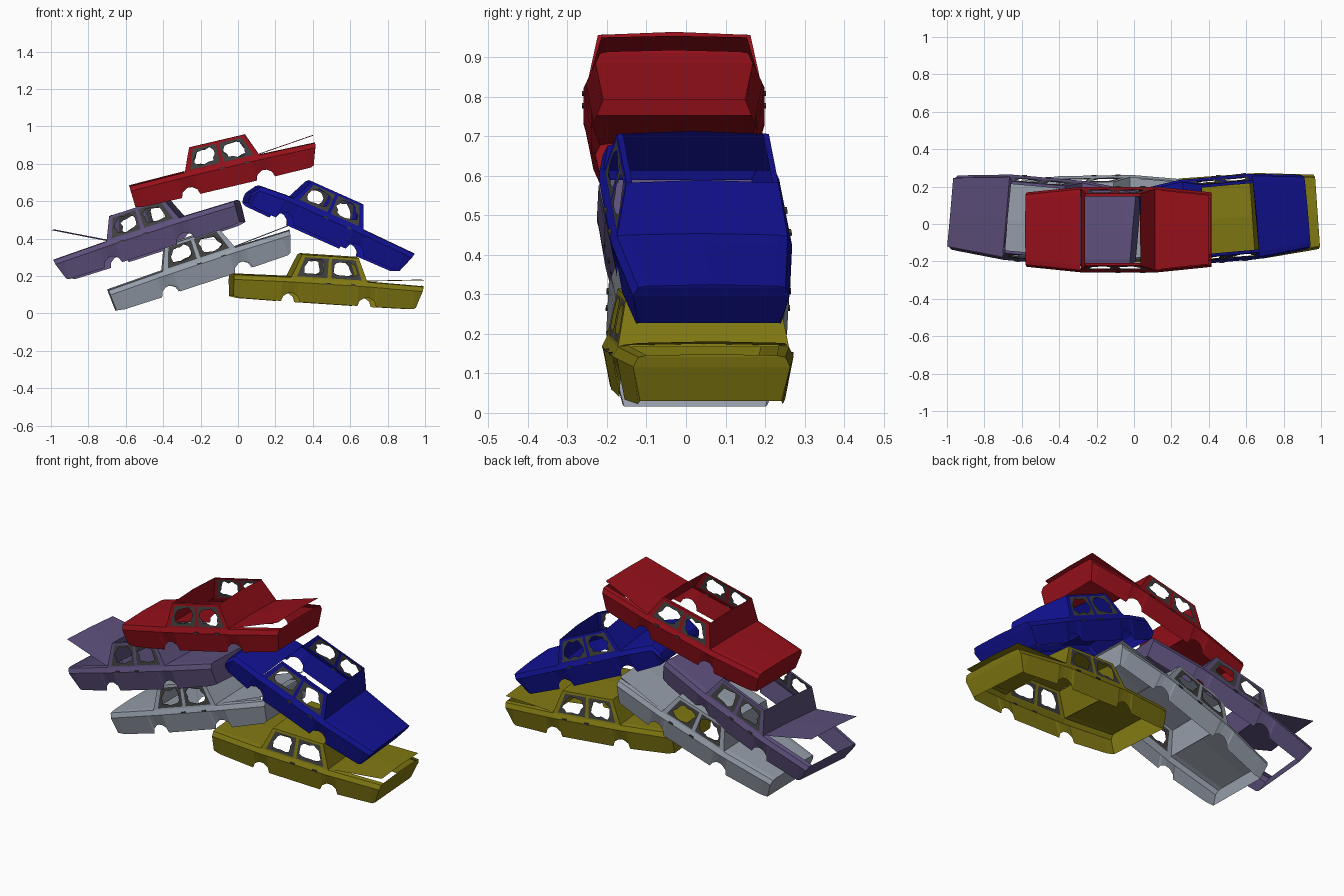
import bpy, bmesh, random
from math import radians, sin, cos, pi
from mathutils import Matrix, Vector

if "Cube" in bpy.data.objects:
    bpy.data.objects.remove(bpy.data.objects["Cube"])

random.seed(4)
END, BASE, ROOF, ROOF_Z = 0.51, 0.205, 0.152, 0.125
ARCHES = (-0.2, 0.21)


def material(name, rgb):
    m = bpy.data.materials.new(name)
    m.diffuse_color = (*rgb, 1)
    m.use_nodes = True
    m.node_tree.nodes["Principled BSDF"].inputs["Base Color"].default_value = m.diffuse_color
    return m


def make_object(name, bm, mat, xf):
    mesh = bpy.data.meshes.new(name)
    bmesh.ops.remove_doubles(bm, verts=bm.verts, dist=1e-5)
    bmesh.ops.recalc_face_normals(bm, faces=bm.faces)
    bm.transform(xf)
    bm.to_mesh(mesh)
    bm.free()
    mesh.materials.append(mat)
    ob = bpy.data.objects.new(name, mesh)
    bpy.context.collection.objects.link(ob)
    return ob


def face(bm, pts):
    bm.faces.new([bm.verts.new(p) for p in pts])


def half_width(x):
    t = max(0, abs(x) - BASE) / (END - BASE)
    return 0.217 - 0.03 * t


def stations():
    xs = [(-END, -0.12), (-0.46, -0.128), (BASE, None), (-BASE, None),
          (END, -0.12), (0.46, -0.128), (0, -0.13)]
    for c in ARCHES:
        xs += [(c - 0.051, -0.13), (c + 0.051, -0.13)]
        xs += [(c - 0.05 * cos(a), -0.13 + 0.047 * sin(a))
               for a in (0.01, pi / 5, 2 * pi / 5, 3 * pi / 5, 4 * pi / 5, pi - 0.01)]
    out = []
    for x, z in xs:
        if z is None:
            z = -0.083
        out.append((x, z))
    return sorted(out)


def section(x, zb, crushed):
    # one half of the body: bottom, crease, shoulder, lid edge, centre
    w = half_width(x)
    ztop = -0.006 * max(0, (abs(x) - BASE) / (END - BASE))
    under = 0.0
    if x == END:
        under = -0.035
    if x == -END:
        under = 0.006
    xx = x
    if crushed and x < -0.25:
        xx = -0.25 + (x + 0.25) * 0.66
        if x == -END:
            ztop = -0.065
        elif x == -0.46:
            ztop = -0.012
    zc = ztop - 0.025
    return [(xx + under, w - 0.008, zb), (xx + under * 0.15, w + 0.012, zc),
            (xx, w, ztop), (xx, w * 0.88, ztop + 0.004), (xx, 0, ztop + 0.008)]


def flip(p):
    return (p[0], -p[1], p[2])


def build_body(name, mat, xf, lid_open, crushed, has_roof):
    bm = bmesh.new()
    lid = bmesh.new()
    secs = [(x, section(x, z, crushed)) for x, z in stations()]
    for (xa, a), (xb, b) in zip(secs, secs[1:]):
        mid = (xa + xb) / 2
        for m in (lambda p: p, flip):
            for i in range(4):
                if i >= 2 and abs(mid) < BASE:
                    continue
                target = lid if (i == 3 and mid > BASE) else bm
                face(target, [m(a[i]), m(b[i]), m(b[i + 1]), m(a[i + 1])])
    # nose and tail panels
    for _, s in (secs[0], secs[-1]):
        for i in (0, 1):
            face(bm, [s[i], s[i + 1], flip(s[i + 1]), flip(s[i])])
        face(bm, [s[2], s[3], s[4], flip(s[3]), flip(s[2])])
    # front and rear sloping screens, filled with body colour
    for s in (-1, 1):
        face(bm, [(s * BASE, -0.217, 0), (s * BASE, 0.217, 0), (s * ROOF, 0.193, ROOF_Z),
                  (s * ROOF, 0, ROOF_Z + 0.008), (s * ROOF, -0.193, ROOF_Z)])
    # roof: rim strips, plus centre panels if the roof is still there
    r, iw = ROOF, 0.178
    for s in (-1, 1):
        face(bm, [(-r, s * 0.193, ROOF_Z), (r, s * 0.193, ROOF_Z),
                  (r, s * iw, ROOF_Z + 0.001), (-r, s * iw, ROOF_Z + 0.001)])
        if has_roof:
            face(bm, [(-r, s * iw, ROOF_Z + 0.001), (r, s * iw, ROOF_Z + 0.001),
                      (r, 0, ROOF_Z + 0.008), (-r, 0, ROOF_Z + 0.008)])
    build_cabin_sides(name, bm, xf)
    make_object(name + "_body", bm, mat, xf)
    # tail lid, hinged at the base of the rear screen
    hinge = Vector((BASE, 0, 0.002))
    rot = Matrix.Translation(hinge) @ Matrix.Rotation(-radians(lid_open), 4, 'Y') @ Matrix.Translation(-hinge)
    if lid_open:
        rot = rot @ Matrix.Diagonal((1, 1.12, 1, 1))
    make_object(name + "_tail_lid", lid, mat, xf @ rot)


def cabin_point(u, v, s):
    half = BASE + (ROOF - BASE) * v
    return Vector(((2 * u - 1) * half, s * (0.217 - 0.024 * v), ROOF_Z * v))


def build_cabin_sides(name, bm, xf):
    glass = bmesh.new()
    for s in (-1, 1):
        for u0, u1, wa, wb in ((0, 0.5, 0.07, 0.475), (0.5, 1, 0.525, 0.93)):
            outer = [(u0, 0), (u1, 0), (u1, 1), (u0, 1)]
            inner = [(wa, 0.06), (wb, 0.06), (wb, 0.9), (wa, 0.9)]
            for i in range(4):
                j = (i + 1) % 4
                face(bm, [cabin_point(*q, s) for q in (outer[i], outer[j], inner[j], inner[i])])
            # broken glass left around the window edge
            rim = []
            for i in range(4):
                a, b = Vector(inner[i]), Vector(inner[(i + 1) % 4])
                rim += [a.lerp(b, k / 4) for k in range(4)]
            c = Vector(((wa + wb) / 2, 0.48))
            hole = [c + (p - c) * (random.uniform(0.6, 0.88) if k % 4 else 0.6)
                    for k, p in enumerate(rim)]
            for i in range(16):
                j = (i + 1) % 16
                face(glass, [cabin_point(*q, s) for q in (rim[i], rim[j], hole[j], hole[i])])
    make_object(name + "_broken_windows", glass, DARK, xf)
    # door handles
    bm2 = bmesh.new()
    for s in (-1, 1):
        for x in (-0.005, 0.13):
            bmesh.ops.create_cube(bm2, size=1, matrix=Matrix.Translation((x, s * 0.229, -0.022))
                                  @ Matrix.Diagonal((0.026, 0.008, 0.008, 1)))
    make_object(name + "_door_handles", bm2, DARK, xf)


DARK = material("dark_glass", (0.05, 0.05, 0.05))

# name, colour, centre, tilt, yaw, reversed, lid angle, crushed nose, roof kept
CARS = [
    ("yellow_wreck", (0.22, 0.19, 0.006), (0.473, 0.03, 0.18), -3.7, 4, False, 6, False, True),
    ("grey_wreck", (0.30, 0.34, 0.40), (-0.212, 0.03, 0.288), 18.3, 1, False, 4, False, True),
    ("purple_wreck", (0.11, 0.08, 0.20), (-0.49, 0.02, 0.447), 18, -5, True, 30, False, False),
    ("blue_wreck", (0.006, 0.006, 0.30), (0.465, 0.025, 0.53), -24, 5, False, 0, True, False),
    ("red_wreck", (0.30, 0.005, 0.01), (-0.085, -0.03, 0.80), 13.2, 0, False, 7, False, False),
]
for name, rgb, loc, tilt, yaw, rev, lid, crushed, roof in CARS:
    xf = (Matrix.Translation(loc) @ Matrix.Rotation(radians(yaw), 4, 'Z')
          @ Matrix.Rotation(-radians(tilt), 4, 'Y'))
    if rev:
        xf = xf @ Matrix.Rotation(pi, 4, 'Z')
    build_body(name, material(name + "_paint", rgb), xf, lid, crushed, roof)
